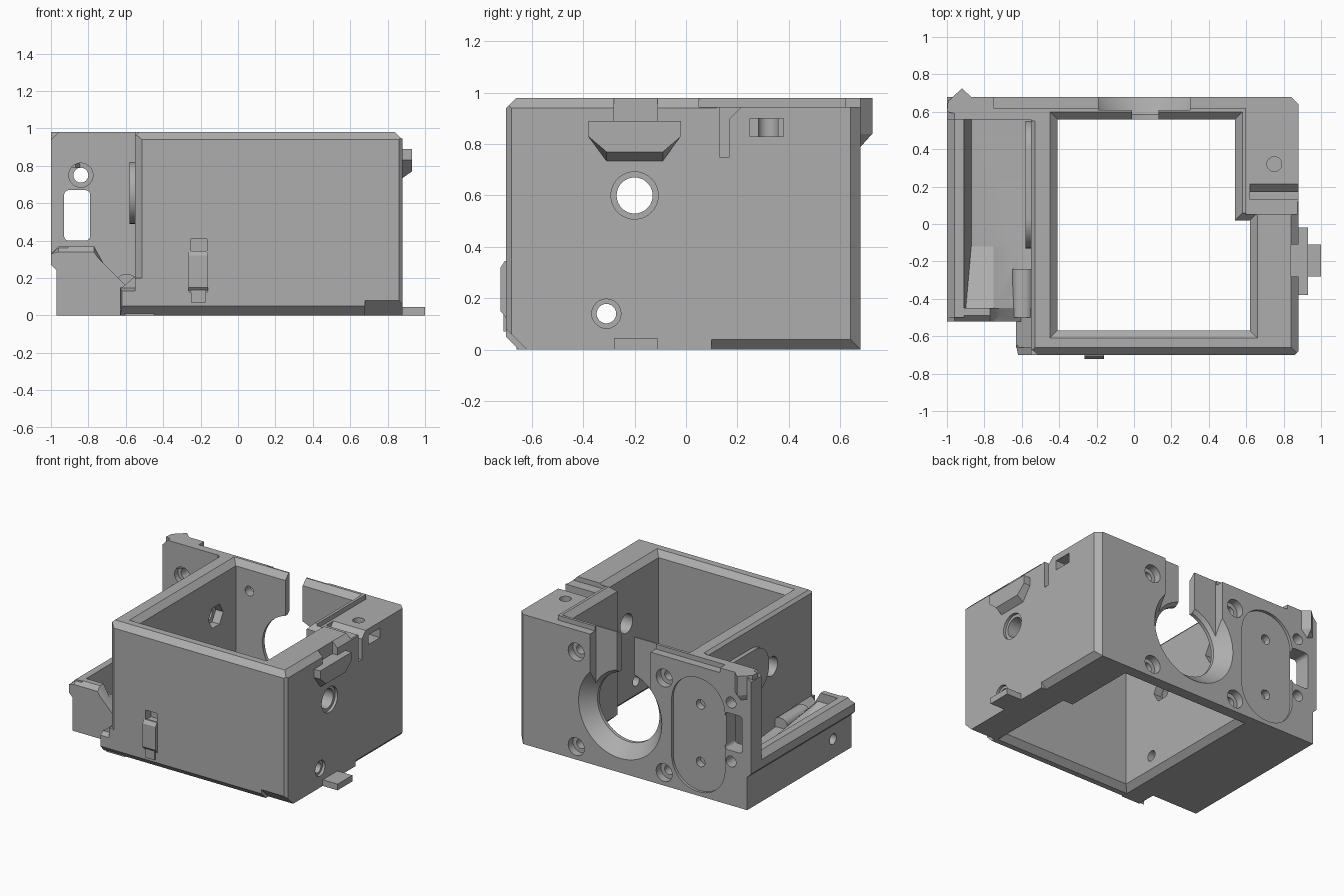
import bpy, bmesh
from math import cos, sin, pi

cube = bpy.data.objects.get("Cube")
if cube:
    bpy.data.objects.remove(cube, do_unlink=True)

grey = bpy.data.materials.new("plain grey")
grey.use_nodes = True
COLOUR = (0.42, 0.42, 0.42, 1)
grey.diffuse_color = COLOUR
grey.node_tree.nodes["Principled BSDF"].inputs["Base Color"].default_value = COLOUR


def place(axis, u, v, t):
    return {"x": (t, u, v), "y": (u, t, v), "z": (u, v, t)}[axis]


def loft(name, axis, sections):
    """Skin a closed solid through (position, outline) sections along an axis."""
    bm = bmesh.new()
    rings = [[bm.verts.new(place(axis, u, v, t)) for u, v in pts] for t, pts in sections]
    for a, b in zip(rings, rings[1:]):
        for i in range(len(a)):
            j = (i + 1) % len(a)
            bm.faces.new((a[i], a[j], b[j], b[i]))
    bm.faces.new(rings[0])
    bm.faces.new(rings[-1])
    bmesh.ops.recalc_face_normals(bm, faces=bm.faces)
    mesh = bpy.data.meshes.new(name)
    bm.to_mesh(mesh)
    bm.free()
    mesh.materials.append(grey)
    ob = bpy.data.objects.new(name, mesh)
    bpy.context.scene.collection.objects.link(ob)
    return ob


def prism(name, axis, a, b, pts):
    return loft(name, axis, [(a, pts), (b, pts)])


def rect(u0, u1, v0, v1, grow=0):
    return [(u0 - grow, v0 - grow), (u1 + grow, v0 - grow),
            (u1 + grow, v1 + grow), (u0 - grow, v1 + grow)]


def box(name, x, y, z):
    return prism(name, "z", z[0], z[1], rect(*x, *y))


def circle(u, v, r, n=40):
    return [(u + r * cos(2 * pi * i / n), v + r * sin(2 * pi * i / n)) for i in range(n)]


def capsule(u0, u1, v0, v1, r, n=12):
    """Rectangle with corners rounded to radius r."""
    corners = [(u1 - r, v1 - r), (u0 + r, v1 - r), (u0 + r, v0 + r), (u1 - r, v0 + r)]
    return [(cu + r * cos((k + i / n) * pi / 2), cv + r * sin((k + i / n) * pi / 2))
            for k, (cu, cv) in enumerate(corners) for i in range(n + 1)]


def boolean(target, tool, kind="DIFFERENCE"):
    mod = target.modifiers.new("cut", "BOOLEAN")
    mod.operation, mod.solver, mod.object = kind, "EXACT", tool
    bpy.context.view_layer.objects.active = target
    bpy.ops.object.modifier_apply(modifier=mod.name)


def cut(targets, *tools):
    for tool in tools:
        for target in targets:
            boolean(target, tool)
        bpy.data.objects.remove(tool, do_unlink=True)


def well(x0, x1, y0, y1):
    """Open shaft flared at both rims."""
    levels = [(-0.01, 0.05), (0.04, 0), (0.94, 0), (0.99, 0.05)]
    return loft("well", "z", [(z, rect(x0, x1, y0, y1, g)) for z, g in levels])


# Main housing with sloped front edges
housing = prism("housing", "x", -0.55, 0.88, [
    (-0.65, 0), (0.68, 0), (0.68, 0.98), (-0.66, 0.98), (-0.70, 0.94), (-0.70, 0.05)])
cut([housing],
    well(-0.41, 0.54, -0.57, 0.56), well(-0.41, 0.62, -0.57, 0.02),
    # outer bevels
    prism("bevel", "z", -1, 2, [(0.83, 0.69), (0.89, 0.63), (0.89, 0.69)]),
    prism("bevel", "z", 0.2, 2, [(-0.56, -0.66), (-0.50, -0.71), (-0.56, -0.71)]),
    prism("bevel", "z", -1, 2, [(0.85, -0.71), (0.89, -0.71), (0.89, -0.67)]),
    prism("bevel", "y", -1, 0.12, [(0.83, 0.99), (0.89, 0.93), (0.89, 0.99)]),
    prism("bevel", "y", -1, 0.55, [(-0.52, 0.99), (-0.56, 0.95), (-0.56, 0.99)]),
    prism("bevel", "y", 0.1, 1, [(0.83, -0.01), (0.89, -0.01), (0.89, 0.05)]),
    prism("bevel", "x", 0.68, 1, [(-0.71, -0.01), (-0.61, -0.01), (-0.71, 0.09)]),
    # lowered corner block, split slit and side sockets
    box("step", (0.60, 1), (0.05, 0.8), (0.945, 1.1)),
    box("step", (0.29, 0.61), (0.62, 0.8), (0.945, 1.1)),
    box("slit", (0.62, 1), (0.13, 0.17), (0.75, 1.1)),
    prism("slit", "x", 0.62, 1, [(0.16, 0.90), (0.17, 0.90), (0.22, 0.95), (0.16, 0.95)]),
    box("socket", (0.76, 1), (0.25, 0.38), (0.83, 0.90)),
    box("notch", (0.84, 1), (-0.28, -0.11), (0.89, 1.1)),
    prism("screw", "z", 0.8, 1.1, circle(0.75, 0.32, 0.04, 24)),
    box("socket", (-0.255, -0.165), (-0.8, -0.64), (0.34, 0.41)))

# Tall plate at the back left
back_plate = prism("back_plate", "y", 0.56, 0.68, [
    (-0.97, 0), (-0.55, 0), (-0.55, 0.98), (-0.96, 0.98), (-1, 0.94), (-1, 0.27), (-0.97, 0.24)])
cut([back_plate],
    box("window", (-2, -1.5), (0, 1), (0, 1)),
    prism("window", "y", 0.4, 0.8, capsule(-0.93, -0.79, 0.40, 0.67, 0.025, 4)),
    *[prism("screw", "y", 0.4, 0.8, circle(-0.84, z, 0.04, 24)) for z in (0.32, 0.75)],
    *[prism("screw", "y", 0.4, 0.60, circle(-0.84, z, 0.065, 24)) for z in (0.75,)],
    box("step", (-0.75, -0.5), (0.62, 0.8), (0.945, 1.1)))
cut([housing], box("step", (-0.58, -0.18), (0.62, 0.8), (0.945, 1.1)))
boolean(housing, back_plate, "UNION")
bpy.data.objects.remove(back_plate, do_unlink=True)

# Round opening in the back wall, its slot, fixing holes and shallow oval recess
CX, CZ = 0.055, 0.44
cut([housing],
    loft("bore", "y", [(0.5, circle(CX, CZ, 0.25, 64)), (0.585, circle(CX, CZ, 0.25, 64)),
                       (0.69, circle(CX, CZ, 0.345, 64))]),
    box("slot", (-0.19, 0.30), (0.61, 0.8), (CZ, 1.1)),
    box("slot", (-0.01, 0.13), (0.5, 0.7), (CZ, 1.1)),
    prism("recess", "y", 0.66, 0.8, capsule(-0.79, -0.36, 0.03, 0.86, 0.21)))
for sx in (-1, 1):
    for sz in (-1, 1):
        x, z = CX + sx * 0.355, CZ + sz * 0.345
        cut([housing], prism("screw", "y", 0.5, 0.8, circle(x, z, 0.035, 24)),
            prism("screw", "y", 0.625, 0.8, circle(x, z, 0.065, 24)))
cut([housing], *[prism("screw", "y", 0.61, 0.8, circle(-0.58, z, 0.035, 24)) for z in (0.24, 0.66)])

# Side tray: rimmed trough, end wall and ramp
side_tray = prism("side_tray", "y", -0.50, 0.57, [
    (-0.97, 0), (-0.54, 0), (-0.54, 0.13), (-0.87, 0.13), (-0.91, 0.37), (-0.96, 0.37),
    (-1, 0.33), (-1, 0.27), (-0.97, 0.24)])
end_wall = loft("end_wall", "y", [(y, [
    (-0.97, 0), (-0.54, 0), (-0.54, 0.14), (-0.60, 0.16), (-0.72 - d, 0.28 + d),
    (-0.77, 0.37 - d), (-0.96, 0.37 - d), (-1, 0.33), (-1, 0.27), (-0.97, 0.24)])
    for y, d in ((-0.52, 0.03), (-0.49, 0), (-0.45, 0))])
ramp = loft("ramp", "y", [
    (-0.46, [(-0.9, 0.1), (-0.54, 0.1), (-0.54, 0.16), (-0.62, 0.18), (-0.75, 0.31), (-0.9, 0.31)]),
    (-0.12, [(-0.9, 0.1), (-0.54, 0.1), (-0.54, 0.13), (-0.62, 0.13), (-0.75, 0.13), (-0.9, 0.13)])])
for extra in (end_wall, ramp):
    boolean(side_tray, extra, "UNION")
    bpy.data.objects.remove(extra, do_unlink=True)

# Raised hinge pad and low fillet on the left wall
hinge_pad = prism("hinge_pad", "x", -0.58, -0.54, capsule(-0.13, 0.55, 0.49, 0.82, 0.16))
wall_fillet = prism("wall_fillet", "y", -0.50, -0.24, capsule(-0.65, -0.54, 0.1, 0.22, 0.045, 6))

# Foot at the front left corner
corner_foot = prism("corner_foot", "y", -0.66, -0.45, [
    (-0.63, 0.04), (-0.60, 0), (-0.45, 0), (-0.45, 0.22), (-0.54, 0.22), (-0.63, 0.14)])
front_foot = loft("front_foot", "y", [(-0.70, rect(-0.62, -0.49, 0.05, 0.13)),
                                      (-0.65, rect(-0.63, -0.49, 0.0, 0.15))])

# Cross holes right through both side walls, with wider mouths
walls = [housing, side_tray, hinge_pad, wall_fillet, corner_foot]
cut(walls, prism("hole", "x", -1.2, 1.2, circle(-0.20, 0.60, 0.07)),
    prism("hole", "x", -1.2, 1.2, circle(-0.31, 0.14, 0.038, 24)),
    prism("hole", "x", -1.2, -0.3, circle(0.33, 0.66, 0.045, 24)))
cut([housing], prism("mouth", "x", 0.86, 1.2, circle(-0.20, 0.60, 0.092)),
    prism("mouth", "x", 0.86, 1.2, circle(-0.31, 0.14, 0.057, 24)),
    *[prism("nut_trap", "x", -0.47, -0.3, circle(y, z, 0.085, 6))
      for y, z in ((-0.20, 0.60), (0.33, 0.66))])

# Side catch, foot tab and front clip
catch = [(-0.38, 0.89), (-0.38, 0.83), (-0.31, 0.77), (-0.09, 0.77), (-0.02, 0.83), (-0.02, 0.89)]
inner = [(y, z - 0.035 if z < 0.8 else z) for y, z in catch]
side_catch = loft("side_catch", "x", [(0.86, inner), (0.88, inner), (0.93, catch)])
foot_tab = box("foot_tab", (0.86, 1.0), (-0.28, -0.11), (0, 0.045))
front_clip = prism("front_clip", "x", -0.265, -0.16, [
    (-0.69, 0.10), (-0.705, 0.13), (-0.722, 0.15), (-0.722, 0.32), (-0.705, 0.345), (-0.69, 0.345)])
clip_tongue = box("clip_tongue", (-0.25, -0.175), (-0.71, -0.68), (0.07, 0.14))

# Slanted ear on the back left corner
corner_ear = loft("corner_ear", "z", [
    (z, [(-1, 0.60), (-0.995, 0.655), (-0.92, 0.68 + d), (-0.83, 0.62 + d / 2), (-0.87, 0.57)])
    for z, d in ((0.79, 0), (0.84, 0.045), (0.98, 0.045))])

# Smooth round surfaces, keep machined edges sharp
bpy.ops.object.select_all(action="DESELECT")
for ob in (housing, side_tray, hinge_pad, wall_fillet):
    ob.select_set(True)
bpy.context.view_layer.objects.active = housing
bpy.ops.object.shade_smooth_by_angle(angle=0.45)
